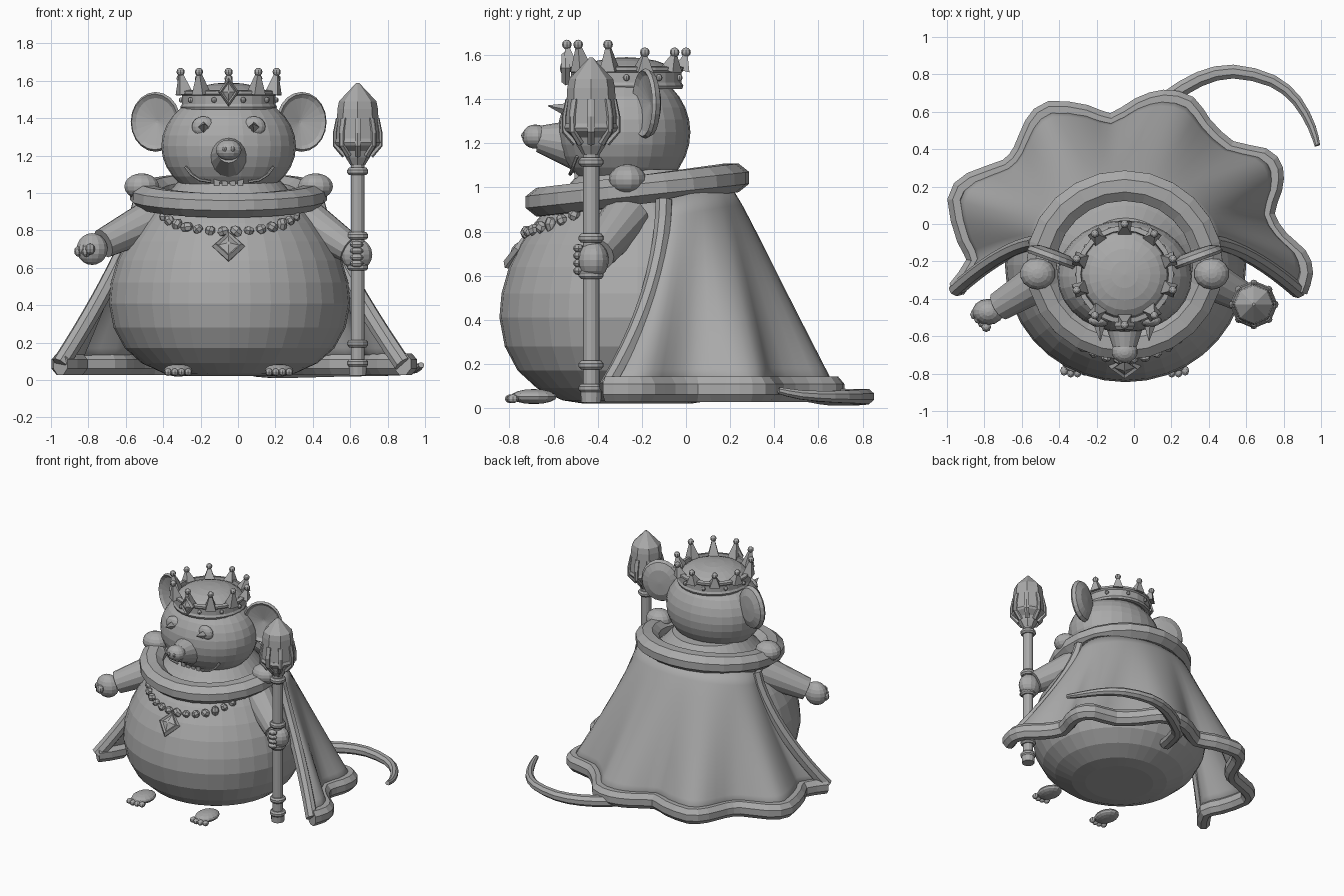
import bpy, bmesh
from math import sin, cos, pi, radians
from mathutils import Vector, Matrix

if "Cube" in bpy.data.objects:
    bpy.data.objects.remove(bpy.data.objects["Cube"])

GREY = bpy.data.materials.new("plain grey")
GREY.diffuse_color = (0.4, 0.4, 0.4, 1)
GREY.use_nodes = True
GREY.node_tree.nodes["Principled BSDF"].inputs["Base Color"].default_value = GREY.diffuse_color
CX = -0.045            # centre line of the figure


def finish(name, bm):
    bmesh.ops.recalc_face_normals(bm, faces=bm.faces)
    me = bpy.data.meshes.new(name)
    bm.to_mesh(me)
    bm.free()
    me.materials.append(GREY)
    ob = bpy.data.objects.new(name, me)
    bpy.context.collection.objects.link(ob)
    return ob


def ball(name, c, r, seg=16, rings=10, rot=None):
    r = (r, r, r) if isinstance(r, (int, float)) else r
    bm = bmesh.new()
    m = Matrix.Translation(c) @ (rot or Matrix()) @ Matrix.Diagonal((*r, 1))
    bmesh.ops.create_uvsphere(bm, u_segments=seg, v_segments=rings, radius=1, matrix=m)
    return finish(name, bm)


def cone(name, a, b, r1, r2, seg=12, spin=0):
    a, b = Vector(a), Vector(b)
    bm = bmesh.new()
    m = Matrix.Translation((a + b) / 2) @ (b - a).to_track_quat('Z', 'Y').to_matrix().to_4x4()
    bmesh.ops.create_cone(bm, cap_ends=True, segments=seg, radius1=r1, radius2=r2,
                          depth=(b - a).length, matrix=m @ Matrix.Rotation(spin, 4, 'Z'))
    return finish(name, bm)


def skin(bm, rows, wrap_rows=False, wrap_cols=True):
    n, k = len(rows), len(rows[0])
    for i in range(n if wrap_rows else n - 1):
        for j in range(k if wrap_cols else k - 1):
            a, b = rows[i], rows[(i + 1) % n]
            bm.faces.new((a[j], a[(j + 1) % k], b[(j + 1) % k], b[j]))


def lathe(name, profile, x, y, seg, sy=1.0, closed=False):
    bm = bmesh.new()
    rows = [[bm.verts.new((x + r * sin(2 * pi * j / seg), y - sy * r * cos(2 * pi * j / seg), z))
             for j in range(seg)] for r, z in profile]
    skin(bm, rows, wrap_rows=closed)
    if not closed:
        bm.faces.new(rows[0])
        bm.faces.new(rows[-1])
    return finish(name, bm)


def sweep(name, path, size, sides=8, closed=False, up=(0, 0, 1)):
    """Tube along a path; size(t) gives half width and half height."""
    p = [Vector(q) for q in path]
    n, up = len(p), Vector(up)
    bm, rows = bmesh.new(), []
    for i, q in enumerate(p):
        t = p[(i + 1) % n] - p[i - 1] if closed else p[min(i + 1, n - 1)] - p[max(i - 1, 0)]
        side = t.cross(up).normalized()
        nrm = side.cross(t).normalized()
        w, h = size(i / (n - 1))
        rows.append([bm.verts.new(q + side * w * cos(2 * pi * (j + .5) / sides)
                                  + nrm * h * sin(2 * pi * (j + .5) / sides)) for j in range(sides)])
    skin(bm, rows, wrap_rows=closed)
    if not closed:
        bm.faces.new(rows[0])
        bm.faces.new(rows[-1])
    return finish(name, bm)


def smooth_path(pts, sub):
    p = [Vector(q) for q in pts]
    out = []
    for i in range(len(p) - 1):
        a, b, c, d = p[max(i - 1, 0)], p[i], p[i + 1], p[min(i + 2, len(p) - 1)]
        for s in range(sub):
            t = s / sub
            out.append(0.5 * (2 * b + (c - a) * t + (2 * a - 5 * b + 4 * c - d) * t * t
                              + (3 * b - a - 3 * c + d) * t ** 3))
    return out + [p[-1]]


def gem(name, c, w, h, depth, tilt=0):
    """Faceted diamond with a raised inner facet, facing the front."""
    bm = bmesh.new()
    m = Matrix.Translation(c) @ Matrix.Rotation(tilt, 4, 'X')
    rows = [[bm.verts.new(m @ Vector((s * w * cos(k * pi / 2), y, s * h * sin(k * pi / 2)))) for k in range(4)]
            for s, y in ((.9, depth), (1, 0), (.8, -depth), (.62, -depth * .5), (.1, -depth * 1.3))]
    skin(bm, rows)
    bm.faces.new(rows[0])
    bm.faces.new(rows[-1])
    return finish(name, bm)


# Round body with neck
BODY = [(.25, .02), (.35, .035), (.47, .09), (.56, .17), (.62, .28), (.645, .41), (.635, .52), (.60, .64),
        (.55, .74), (.48, .84), (.41, .92), (.33, 1.0), (.26, 1.08)]
lathe("body", BODY, CX, -.22, 36, .97)


def body_radius(z):
    for (r0, z0), (r1, z1) in zip(BODY, BODY[1:]):
        if z0 <= z <= z1:
            return r0 + (r1 - r0) * (z - z0) / (z1 - z0)


# Head, snout and nose
ball("head", (CX - .005, -.28, 1.25), (.36, .3, .29), 28, 16)
cone("snout", (CX - .005, -.47, 1.19), (CX - .005, -.67, 1.22), .125, .06, 16)
ball("nose", (CX - .005, -.683, 1.23), (.07, .06, .055), 14, 10)
for s in (-1, 1):
    x = CX - .005 + s * .022
    ball("nostril", (x, -.737, 1.235), (.012, .01, .014), 8, 6)
    # Eyes with lids and pointed pupils
    x = CX - .005 + s * .135
    ball("eye", (x, -.515, 1.355), (.062, .035, .055), 16, 8)
    cone("pupil", (x, -.54, 1.352), (x - s * .005, -.625, 1.37), .03, .002, 4)
    # Smile lines
    pts = [(CX + s * a, -.29 - b, z)
           for a, b, z in ((.1, .235, 1.06), (.16, .23, 1.07), (.205, .22, 1.10), (.235, .205, 1.14))]
    sweep("smile_line", pts, lambda t: (.008, .008), 6)
    # Dished ears, outer edge turned back
    rot = Matrix.Rotation(s * radians(20), 4, 'Z')
    m = Matrix.Translation((CX - .005 + s * .385, -.17, 1.38)) @ rot
    bm = bmesh.new()
    rows = [[bm.verts.new(m @ Vector((.142 * k * cos(2 * pi * j / 20), y, .16 * k * sin(2 * pi * j / 20))))
             for j in range(20)]
            for k, y in ((.05, .035), (.6, .03), (.92, .01), (1, -.015), (.93, -.03), (.8, -.015), (.05, .01))]
    skin(bm, rows)
    bm.faces.new(rows[0])
    bm.faces.new(rows[-1])
    finish("ear", bm)

# Teeth
for i in range(4):
    x = CX - .005 + (i - 1.5) * .042
    cone("tooth", (x, -.49, 1.10), (x, -.49, 1.04), .026, .02, 4, pi / 4)

# Crown: band with rims, domed cap, spikes, studs and front gem
KX, KY = -.05, -.27
lathe("crown_band", [(.225, 1.445), (.252, 1.445), (.258, 1.46), (.25, 1.475), (.25, 1.52), (.262, 1.53),
                     (.262, 1.545), (.235, 1.55)], KX, KY, 24, 1, True)
ball("crown_cap", (KX, KY, 1.5), (.235, .235, .09), 24, 10)
for i in range(10):
    a = i * pi / 5
    d = Vector((sin(a), -cos(a), 0))
    o = Vector((KX, KY, 0))
    top = 1.635 if cos(a) > .2 else 1.6
    cone("crown_spike", o + d * .25 + Vector((0, 0, 1.53)), o + d * .268 + Vector((0, 0, top)), .052, .014, 4,
         pi / 4)
    ball("crown_spike_ball", o + d * .27 + Vector((0, 0, top + .012)), .022, 8, 6)
    b = a + pi / 10
    ball("crown_stud", (KX + .252 * sin(b), KY - .252 * cos(b), 1.497), .015, 8, 6)
gem("crown_gem", (KX, KY - .275, 1.54), .055, .078, .02)

# Tilted fur collar
ring = [(CX - .005 + .445 * sin(a), -.22 - .425 * cos(a), .988 - .055 * cos(a))
        for a in (2 * pi * i / 24 for i in range(24))]
sweep("fur_collar", ring, lambda t: (.088, .07), 8, True)

# Cloak hem outline, left front round the back to right front
HEM = [(-.95, -.35), (-.85, -.2), (-.90, -.08), (-.95, .13), (-.87, .23), (-.68, .30), (-.60, .39), (-.54, .53),
       (-.45, .61), (-.26, .59), (-.12, .545), (.03, .63), (.16, .67), (.29, .64), (.37, .53), (.51, .40),
       (.69, .36), (.75, .29), (.745, .19), (.705, .05), (.78, -.08), (.88, -.17), (.91, -.26), (.88, -.36)]
hem = smooth_path([(x, y, .085) for x, y in HEM], 2)
N = len(hem) - 1
soft = []              # hem with its folds averaged away, used higher up
for i in range(N + 1):
    w = min(6, i, N - i)
    soft.append(sum(hem[i - w:i + w + 1], Vector()) / (2 * w + 1))


def cloak_point(i, s):
    u = i / N
    e = abs(2 * u - 1)
    a = pi * (1 - u)
    x0, y0, z0 = -.05 + .47 * cos(a), -.1 + .29 * sin(a), .94 + .07 * sin(a)
    h = soft[i].lerp(hem[i], s ** .6)
    f = s ** (.88 + .4 * e ** 4)
    g = s ** (.88 + 1.1 * e ** 5)
    return Vector((x0 + (h.x - x0) * f, y0 + (h.y - y0) * g, z0 + (h.z - z0) * s))


bm = bmesh.new()
skin(bm, [[bm.verts.new(cloak_point(i, k / 10)) for i in range(N + 1)] for k in range(11)], wrap_cols=False)
for face in bm.faces:
    face.smooth = True
cloak = finish("cloak", bm)
mod = cloak.modifiers.new("thickness", 'SOLIDIFY')
mod.thickness, mod.offset = .02, 0
sweep("cloak_hem_fur", hem, lambda t: (.052, .062), 8)
for i, nm in ((0, "left"), (N, "right")):
    sweep("cloak_edge_fur_" + nm, [cloak_point(i, k / 10) for k in range(11)], lambda t: (.048, .04), 8,
          up=(0, 1, .3))

# Puffed shoulders, arms, hands and fingers
for s, elbow, hand in ((-1, (-.72, -.44, .73), (-.78, -.47, .70)), (1, (.60, -.40, .70), (.635, -.42, .67))):
    ball("shoulder_puff", (CX - .005 + s * .465, -.265, 1.035), (.095, .085, .07), 14, 10)
    cone("arm", (CX + s * .40, -.27, .865), elbow, .115, .08, 14)
    ball("hand", hand, (.085, .07, .085), 14, 10)
for i in range(4):
    ball("left_finger", (-.79 - i * .02, -.55 + i * .022, .70 - .012 * (i % 2)), (.026, .028, .03), 8, 6)
    ball("right_finger", (.635, -.487, .622 + i * .034), (.036, .024, .019), 8, 6)

# Sceptre: shaft, rings and lantern head
SX, SY = .64, -.43
cone("sceptre_shaft", (SX, SY, .03), (SX, SY, 1.22), .037, .037, 12)
cone("sceptre_foot", (SX, SY, .025), (SX, SY, .1), .045, .05, 12)
for z in (.09, .195, .605, .77, 1.115):
    lathe("sceptre_ring", [(.03, z - .02), (.046, z - .02), (.056, z - .008), (.056, z + .008), (.046, z + .02),
                           (.03, z + .02)], SX, SY, 12)
lathe("sceptre_cup", [(.04, 1.15), (.065, 1.19), (.078, 1.225), (.12, 1.255), (.128, 1.27), (.12, 1.29)], SX, SY, 8)
lathe("sceptre_crystal", [(.118, 1.27), (.108, 1.45), (.1, 1.49), (.008, 1.588)], SX, SY, 8)
for i in range(8):
    a = i * pi / 4
    pts = [(SX + r * sin(a), SY - r * cos(a), z) for r, z in ((.07, 1.2), (.12, 1.255), (.122, 1.32), (.108, 1.40))]
    sweep("sceptre_claw", pts, lambda t: (.018, .016 - .008 * t), 6, up=(sin(a), -cos(a), 0))

# Necklace of chunky stones and pendant lying on the belly
for i in range(14):
    a = radians(-50 + 100 * i / 13)
    z = .795 + .08 * (a / radians(50)) ** 2
    r = body_radius(z) + .01
    k = .8 + .4 * ((i * 5) % 4) / 3
    ball("necklace_stone", (CX + r * sin(a), -.22 - .97 * r * cos(a), z), (.032 * k, .027, .028), 6, 4,
         Matrix.Rotation(a, 4, 'Z') @ Matrix.Rotation(i, 4, 'Y'))
gem("pendant", (CX - .005, -.76, .715), .088, .10, .022, radians(-38))

# Feet with toes
for s in (-1, 1):
    x = CX - .005 + s * .27
    ball("foot", (x, -.69, .052), (.078, .105, .034), 14, 8)
    for i in range(4):
        ball("toe", (x + (i - 1.5) * .036, -.785 - .01 * (i in (1, 2)), .042), (.021, .026, .02), 8, 6)

# Curling tail
tail = smooth_path([(-.05, .3, .12), (.05, .55, .07), (.18, .67, .05), (.35, .775, .05), (.53, .815, .052),
                    (.74, .765, .052), (.87, .66, .052), (.95, .52, .06), (.98, .42, .08)], 2)
sweep("tail", tail, lambda t: (.048 - .032 * t * t, .044 - .028 * t * t), 8)
